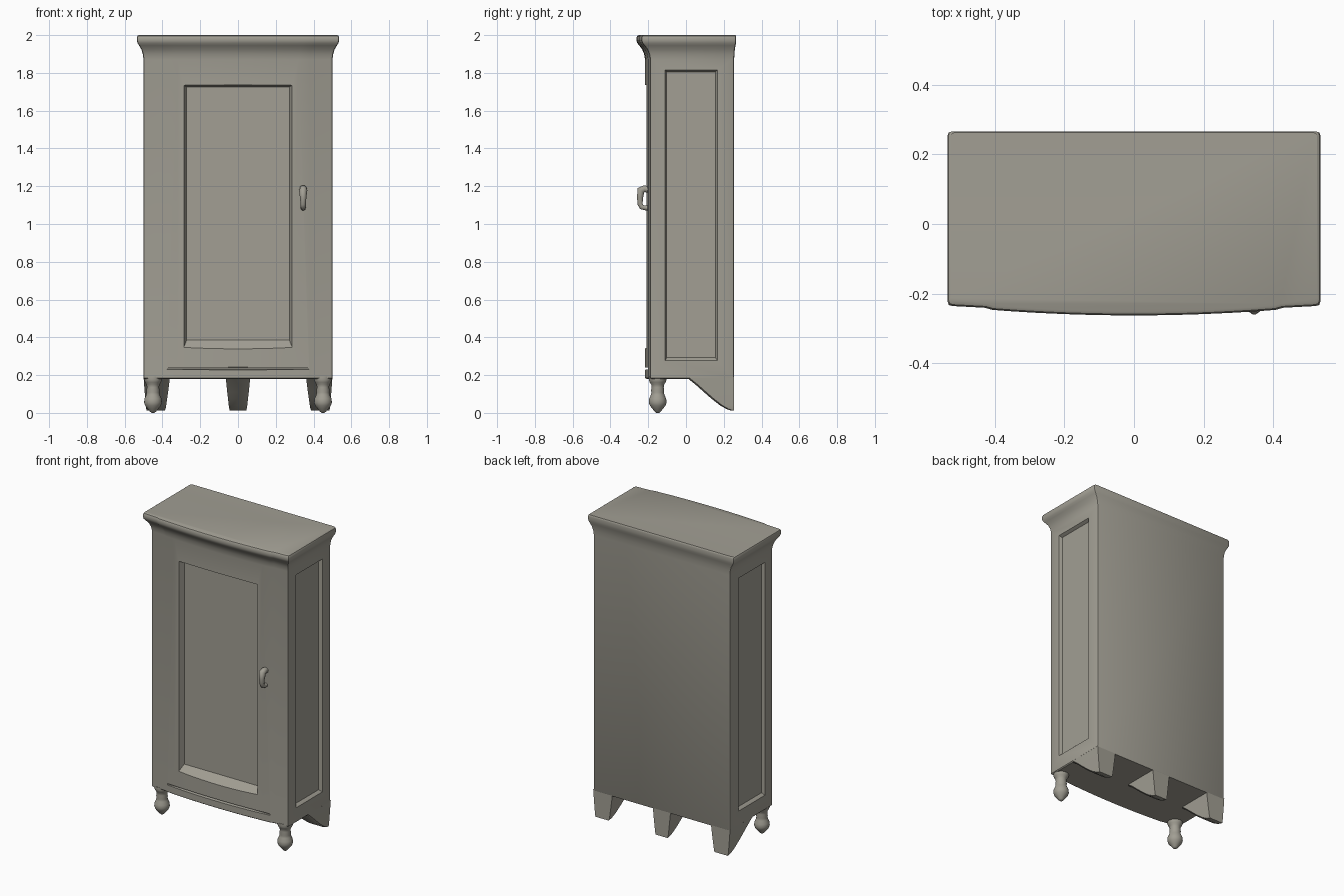
import bpy, bmesh, math
from mathutils import Vector

cube = bpy.data.objects.get("Cube")
if cube:
    bpy.data.objects.remove(cube, do_unlink=True)

paint = bpy.data.materials.new("warm_grey_wood")
paint.use_nodes = True
colour = (0.36, 0.345, 0.295, 1)
paint.diffuse_color = colour
bsdf = paint.node_tree.nodes["Principled BSDF"]
bsdf.inputs["Base Color"].default_value = colour
bsdf.inputs["Roughness"].default_value = 0.7


def smooth(ob, angle=40):
    bpy.ops.object.select_all(action="DESELECT")
    ob.select_set(True)
    bpy.context.view_layer.objects.active = ob
    bpy.ops.object.shade_smooth_by_angle(angle=math.radians(angle))


def loft(name, rings):
    """Join closed rings of points into a capped solid."""
    bm = bmesh.new()
    loops = [[bm.verts.new(p) for p in ring] for ring in rings]
    n = len(loops[0])
    for a, b in zip(loops, loops[1:]):
        for i in range(n):
            j = (i + 1) % n
            bm.faces.new((a[i], a[j], b[j], b[i]))
    bm.faces.new(loops[0])
    bm.faces.new(loops[-1])
    bmesh.ops.recalc_face_normals(bm, faces=bm.faces)
    mesh = bpy.data.meshes.new(name)
    bm.to_mesh(mesh)
    bm.free()
    ob = bpy.data.objects.new(name, mesh)
    bpy.context.collection.objects.link(ob)
    mesh.materials.append(paint)
    return ob


def carve(ob, cutter):
    """Subtract the cutter, bake the result and remove the cutter."""
    cutter.hide_render = True
    mod = ob.modifiers.new("recess", "BOOLEAN")
    mod.operation = "DIFFERENCE"
    mod.solver = "EXACT"
    mod.object = cutter
    bpy.context.view_layer.objects.active = ob
    bpy.ops.object.modifier_apply(modifier=mod.name)
    bpy.data.objects.remove(cutter, do_unlink=True)


def rect(u0, u1, z0, z1, place):
    return [place(u, z) for u, z in ((u0, z0), (u1, z0), (u1, z1), (u0, z1))]


# Cabinet body: bowed plan lofted up into the flared cornice
half = [(x, -0.217 + 0.11 * x * x) for x in (0.05, 0.12, 0.19, 0.26, 0.32, 0.38)]
half += [(0.40, -0.195), (0.487, -0.19), (0.497, -0.187), (0.5, -0.178),
         (0.5, 0.245), (0.497, 0.252), (0.49, 0.255)]
plan = half + [(-x, y) for x, y in reversed(half)]


def section(z, out):
    return [(x * (1 + 2 * out), y + out * (-1.3 if y < 0 else 0.3), z) for x, y in plan]


profile = [(0.18, -0.006), (0.186, 0), (1.87, 0), (1.90, 0.004), (1.925, 0.012),
           (1.945, 0.024), (1.958, 0.032), (1.97, 0.035), (1.988, 0.035),
           (1.996, 0.032), (2.0, 0.026)]
body = loft("cabinet_body", [section(z, out) for z, out in profile])

# Door panel recess with a sloping sill
def front(y):
    return lambda u, z: (u, y, z)

carve(body, loft("door_cutter", [
    rect(-0.30, 0.30, 0.31, 1.745, front(-0.25)),
    rect(-0.288, 0.288, 0.345, 1.735, front(-0.21)),
    rect(-0.272, 0.272, 0.385, 1.725, front(-0.172))]))

# Seam under the door
carve(body, loft("seam_cutter", [
    rect(-0.375, 0.375, 0.222, 0.244, front(-0.25)),
    rect(-0.375, 0.375, 0.232, 0.240, front(-0.194))]))

# Recessed side panels
for s in (-1, 1):
    def side(x, s=s):
        return lambda u, z: (s * x, u, z)
    carve(body, loft("side_cutter", [
        rect(-0.115, 0.171, 0.268, 1.822, side(0.51)),
        rect(-0.109, 0.165, 0.28, 1.815, side(0.498)),
        rect(-0.103, 0.156, 0.292, 1.806, side(0.48))]))
smooth(body, 32)

# Turned front feet
turning = [(0.192, 0.046), (0.175, 0.047), (0.162, 0.042), (0.15, 0.034),
           (0.135, 0.032), (0.118, 0.035), (0.108, 0.033), (0.095, 0.036),
           (0.075, 0.045), (0.055, 0.047), (0.038, 0.041), (0.022, 0.028),
           (0.008, 0.017), (0.0, 0.008)]
for s, name in ((1, "left"), (-1, "right")):
    rings = []
    for z, r in turning:
        angles = [math.tau * i / 24 for i in range(24)]
        rings.append([(s * 0.45 + r * math.cos(a), -0.15 + r * math.sin(a), z) for a in angles])
    smooth(loft("front_foot_" + name, rings), 60)

# Back bracket feet, swept down to the rear and narrowing
taper = [(0.19, 0.0, 0), (0.15, 0.05, 0.2), (0.11, 0.095, 0.4), (0.075, 0.135, 0.6),
         (0.04, 0.18, 0.8), (0.02, 0.215, 0.95), (0.012, 0.24, 1.1)]
for name, x0, x1, b0, b1 in (("left", 0.36, 0.5, 0.385, 0.485),
                             ("right", -0.5, -0.36, -0.485, -0.385),
                             ("centre", -0.065, 0.065, -0.045, 0.045)):
    rings = []
    for z, y, t in taper:
        lo, hi = x0 + (b0 - x0) * t, x1 + (b1 - x1) * t
        c = 0.012
        rings.append([(lo, 0.254, z), (lo, y + c, z), (lo + c, y, z),
                      (hi - c, y, z), (hi, y + c, z), (hi, 0.254, z)])
    smooth(loft("back_foot_" + name, rings), 50)

# Door handle: a drop-shaped bow, thicker at the top
curve = bpy.data.curves.new("door_handle", "CURVE")
curve.dimensions = "3D"
curve.bevel_depth = 0.02
curve.bevel_resolution = 3
curve.use_fill_caps = True
path = [(-0.19, 1.18, 0.9), (-0.22, 1.187, 0.95), (-0.239, 1.178, 1.1),
        (-0.243, 1.14, 0.85), (-0.243, 1.105, 0.7), (-0.235, 1.09, 0.7),
        (-0.215, 1.085, 0.65), (-0.19, 1.085, 0.7)]
spline = curve.splines.new("POLY")
spline.points.add(len(path) - 1)
for point, (y, z, r) in zip(spline.points, path):
    point.co = (0.345, y, z, 1)
    point.radius = r
handle = bpy.data.objects.new("door_handle", curve)
bpy.context.collection.objects.link(handle)
curve.materials.append(paint)
bpy.ops.object.select_all(action="DESELECT")
handle.select_set(True)
bpy.context.view_layer.objects.active = handle
bpy.ops.object.convert(target="MESH")
smooth(bpy.context.object, 60)
